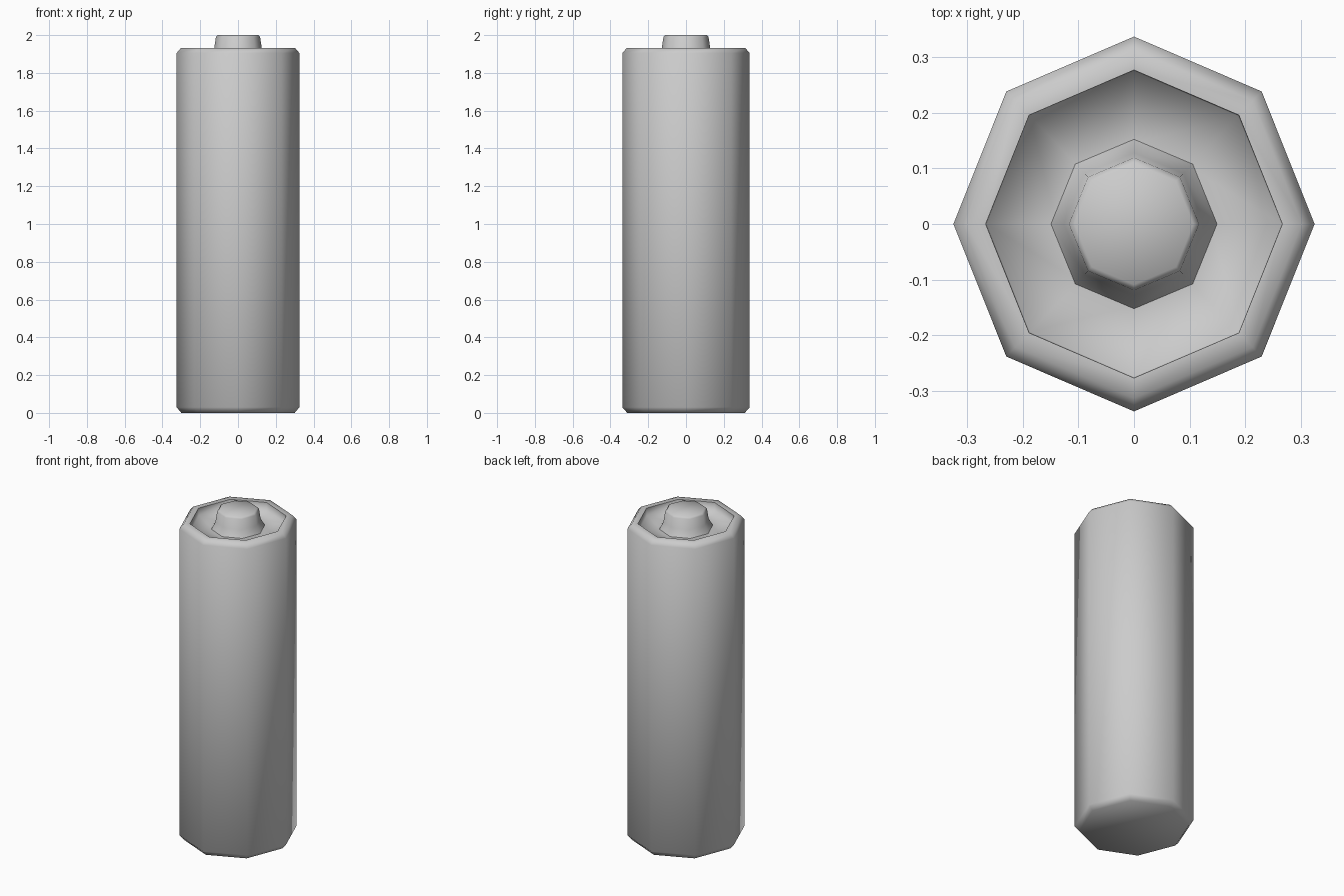
import bpy, bmesh, math

if "Cube" in bpy.data.objects:
    bpy.data.objects.remove(bpy.data.objects["Cube"])

SIDES = 8


def lathe(name, profile, y_scale, cap_start, sharp_ring=None):
    """Spin a list of (radius, z) into an eight-sided smooth-shaded shell."""
    bm = bmesh.new()
    rings = []
    for r, z in profile:
        ring = []
        for i in range(SIDES):
            a = 2 * math.pi * i / SIDES
            ring.append(bm.verts.new((r * math.cos(a), r * y_scale * math.sin(a), z)))
        rings.append(ring)
    for low, high in zip(rings, rings[1:]):
        for i in range(SIDES):
            j = (i + 1) % SIDES
            bm.faces.new((low[i], low[j], high[j], high[i]))
    if cap_start:
        bm.faces.new(rings[0][::-1])
    bm.faces.new(rings[-1])
    for f in bm.faces:
        f.smooth = True
    if sharp_ring is not None:
        ring = rings[sharp_ring]
        for i in range(SIDES):
            bm.edges.get((ring[i], ring[(i + 1) % SIDES])).smooth = False
    mesh = bpy.data.meshes.new(name)
    bm.to_mesh(mesh)
    bm.free()
    obj = bpy.data.objects.new(name, mesh)
    bpy.context.collection.objects.link(obj)
    return obj


# Casing: bevelled base, tall wall, rolled rim and sunken end plate
lathe("casing", [(0.30, 0), (0.325, 0.03), (0.325, 1.905), (0.302, 1.932),
                 (0.267, 1.932), (0.265, 1.887), (0.14, 1.887)],
      1.038, True, sharp_ring=4)

# Positive terminal: tapered button rising from the end plate
lathe("terminal", [(0.15, 1.886), (0.126, 1.93), (0.117, 1.99), (0.107, 2.0)],
      1.02, False)
